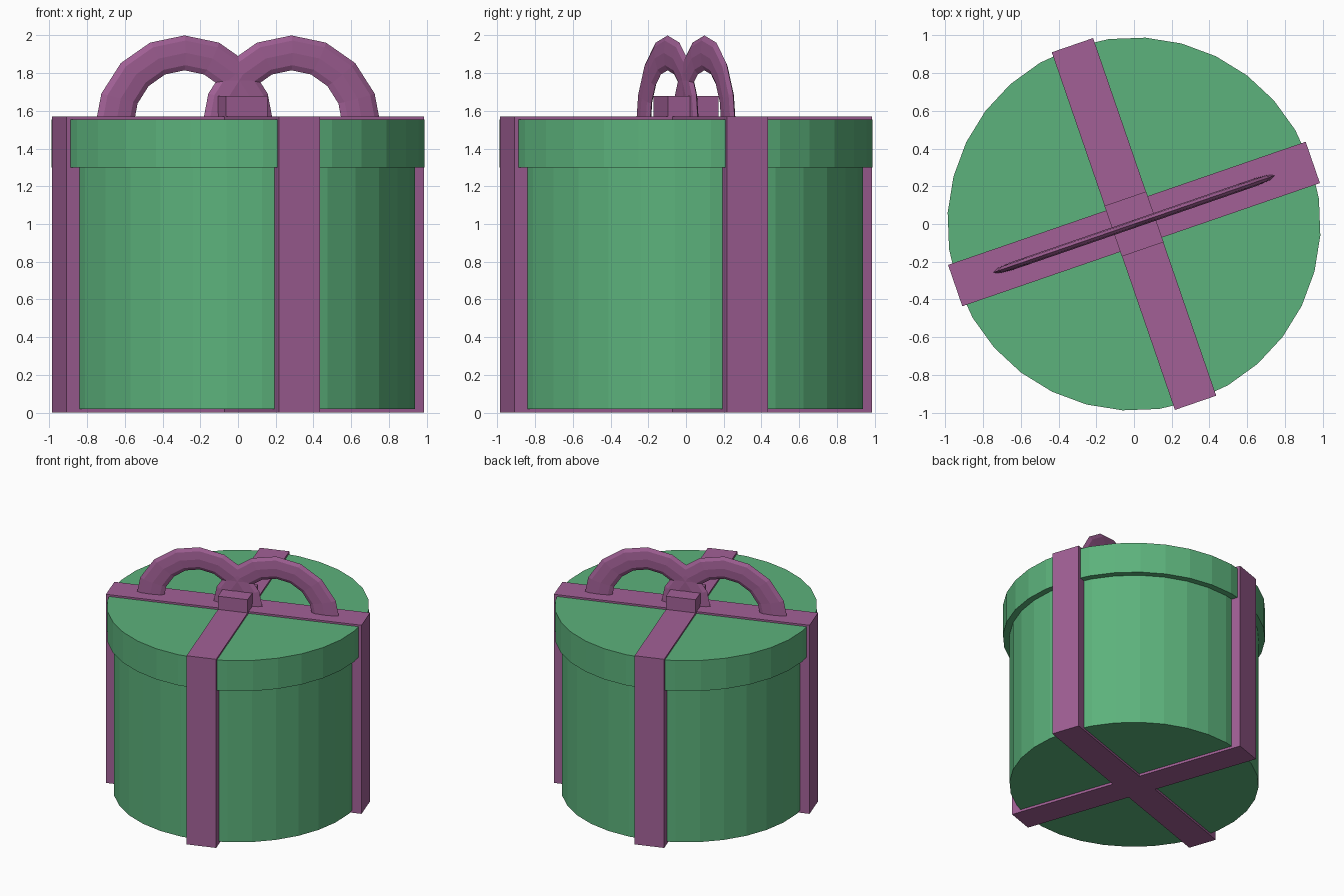
import bpy, bmesh
from math import sin, cos, pi, radians

cube = bpy.data.objects.get("Cube")
if cube:
    bpy.data.objects.remove(cube, do_unlink=True)

TURN = radians(19)          # whole present is turned on its axis
RIBBON_TOP = 1.57


def material(name, rgb):
    mat = bpy.data.materials.new(name)
    mat.use_nodes = True
    mat.diffuse_color = (*rgb, 1)
    mat.node_tree.nodes["Principled BSDF"].inputs["Base Color"].default_value = (*rgb, 1)
    return mat


green = material("wrapping green", (0.107, 0.445, 0.2))
purple = material("ribbon purple", (0.36, 0.118, 0.305))


def finish(name, bm, mat):
    bmesh.ops.recalc_face_normals(bm, faces=bm.faces)
    mesh = bpy.data.meshes.new(name)
    bm.to_mesh(mesh)
    bm.free()
    mesh.materials.append(mat)
    obj = bpy.data.objects.new(name, mesh)
    obj.rotation_euler.z = TURN
    bpy.context.collection.objects.link(obj)
    return obj


def prism(name, outline, z0, z1, mat):
    """Extrude a flat outline from z0 up to z1."""
    bm = bmesh.new()
    base = bm.faces.new([bm.verts.new((x, y, z0)) for x, y in outline])
    grown = bmesh.ops.extrude_face_region(bm, geom=[base])["geom"]
    top = [v for v in grown if isinstance(v, bmesh.types.BMVert)]
    bmesh.ops.translate(bm, verts=top, vec=(0, 0, z1 - z0))
    return finish(name, bm, mat)


def circle(radius, sides=32):
    return [(radius * cos(2 * pi * i / sides), radius * sin(2 * pi * i / sides))
            for i in range(sides)]


# Round box and its lid
prism("box_body", circle(0.94), 0.02, 1.32, green)
prism("box_lid", circle(0.99), 1.30, 1.555, green)

# Crossed ribbon bands, one plus-shaped block
half, reach = 0.116, 1.003
arm = [(half, half), (half, reach), (-half, reach)]
cross = []
for _ in range(4):
    cross += arm
    arm = [(-y, x) for x, y in arm]
# each arm starts at its inner corner, so the outline is already in order
prism("ribbon_cross", cross, 0, RIBBON_TOP, purple)

# Knot in the middle of the bow
knot = [(sx * 0.117, sy * 0.142) for sx, sy in ((-1, -1), (1, -1), (1, 1), (-1, 1))]
prism("bow_knot", knot, RIBBON_TOP - 0.05, 1.68, purple)


# Flattened arches forming the two bow loops
def bow_loop(name, side, sides=8, steps=8):
    bm = bmesh.new()
    rings = []
    for i in range(steps + 1):
        a = pi * i / steps
        outer = (0.505 * cos(a), 1.5 + 0.5 * sin(a))
        inner = (0.285 * cos(a), 1.53 + 0.285 * sin(a))
        ring = []
        for j in range(sides):
            t = 2 * pi * j / sides
            k = 0.5 + 0.5 * cos(t)
            x = inner[0] + (outer[0] - inner[0]) * k
            z = inner[1] + (outer[1] - inner[1]) * k
            ring.append(bm.verts.new((side * 0.3 + x, 0.021 * sin(t), z)))
        rings.append(ring)
    for r0, r1 in zip(rings, rings[1:]):
        for j in range(sides):
            n = (j + 1) % sides
            bm.faces.new((r0[j], r0[n], r1[n], r1[j]))
    bm.faces.new(rings[0])
    bm.faces.new(rings[-1])
    return finish(name, bm, purple)


bow_loop("bow_loop_left", 1)
bow_loop("bow_loop_right", -1)
